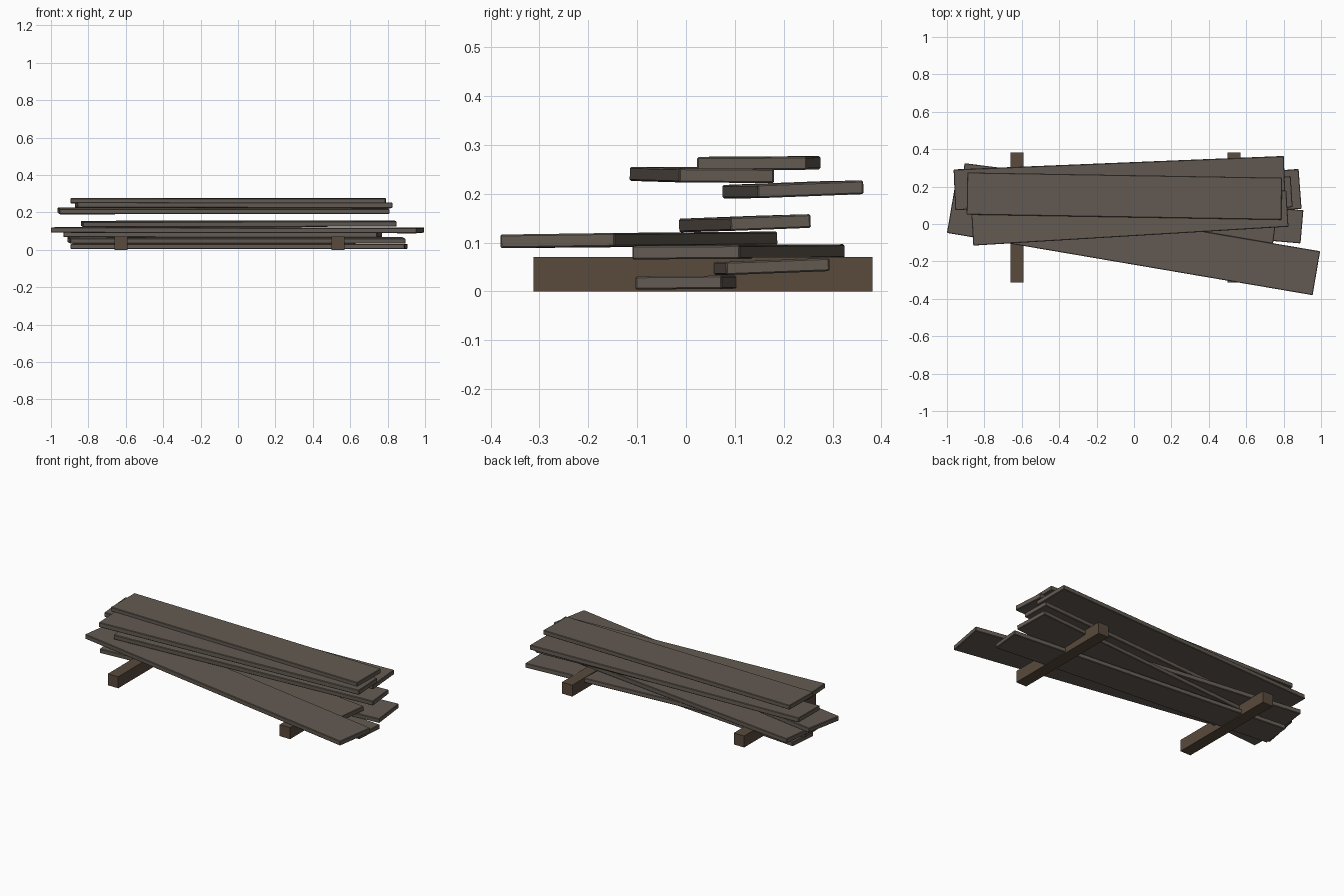
import bpy
import math
from mathutils import Matrix, Vector

if "Cube" in bpy.data.objects:
    bpy.data.objects.remove(bpy.data.objects["Cube"])


def material(name, rgb):
    m = bpy.data.materials.new(name)
    m.diffuse_color = (*rgb, 1)
    m.use_nodes = True
    m.node_tree.nodes["Principled BSDF"].inputs["Base Color"].default_value = m.diffuse_color
    return m


WEATHERED = material("weathered_wood", (0.125, 0.103, 0.085))
BROWN = material("bearer_wood", (0.10, 0.068, 0.045))


def box(name, size, matrix, mat, bevel=0.0):
    bpy.ops.mesh.primitive_cube_add(size=1)
    ob = bpy.context.object
    ob.name = name
    ob.data.transform(Matrix.Diagonal((*size, 1)))
    ob.matrix_world = matrix
    ob.data.materials.append(mat)
    if bevel:
        b = ob.modifiers.new("soft_edges", 'BEVEL')
        b.width = bevel
        b.segments = 1
    return ob


def plank(name, left, right, width, thick, roll):
    """Board between two end midpoints, rolled about its own length."""
    a, b = Vector(left), Vector(right)
    d = b - a
    yaw = math.atan2(d.y, d.x)
    pitch = -math.atan2(d.z, math.hypot(d.x, d.y))
    m = (Matrix.Translation((a + b) / 2) @ Matrix.Rotation(yaw, 4, 'Z')
         @ Matrix.Rotation(pitch, 4, 'Y') @ Matrix.Rotation(math.radians(roll), 4, 'X'))
    box(name, (d.length, width, thick), m, WEATHERED, 0.003)


# Two bearers under the stack
for side, x in (("left", -0.625), ("right", 0.535)):
    box(f"{side}_bearer", (0.07, 0.694, 0.07),
        Matrix.Translation((x, 0.035, 0.035)), BROWN)

# Loosely stacked planks, bottom to top: left end, right end, width, thickness, roll
planks = [
    ((-0.887, 0.140, 0.019), (0.898, -0.015, 0.018), 0.178, 0.027, 0.5),
    ((-0.905, 0.053, 0.051), (0.888, 0.188, 0.051), 0.213, 0.027, 2.2),
    ((-0.920, 0.215, 0.082), (0.757, 0.000, 0.080), 0.222, 0.028, 0.3),
    ((-0.980, 0.070, 0.107), (0.975, -0.263, 0.104), 0.238, 0.028, 0.8),
    ((-0.835, 0.068, 0.138), (0.843, 0.173, 0.141), 0.165, 0.028, 2.2),
    ((-0.960, 0.183, 0.208), (0.805, 0.255, 0.209), 0.217, 0.028, 2.2),
    ((-0.865, -0.018, 0.240), (0.820, 0.083, 0.237), 0.195, 0.029, -0.4),
    ((-0.893, 0.163, 0.263), (0.790, 0.135, 0.262), 0.225, 0.027, 0.3),
]
for i, p in enumerate(planks, 1):
    plank(f"plank_{i}", *p)
